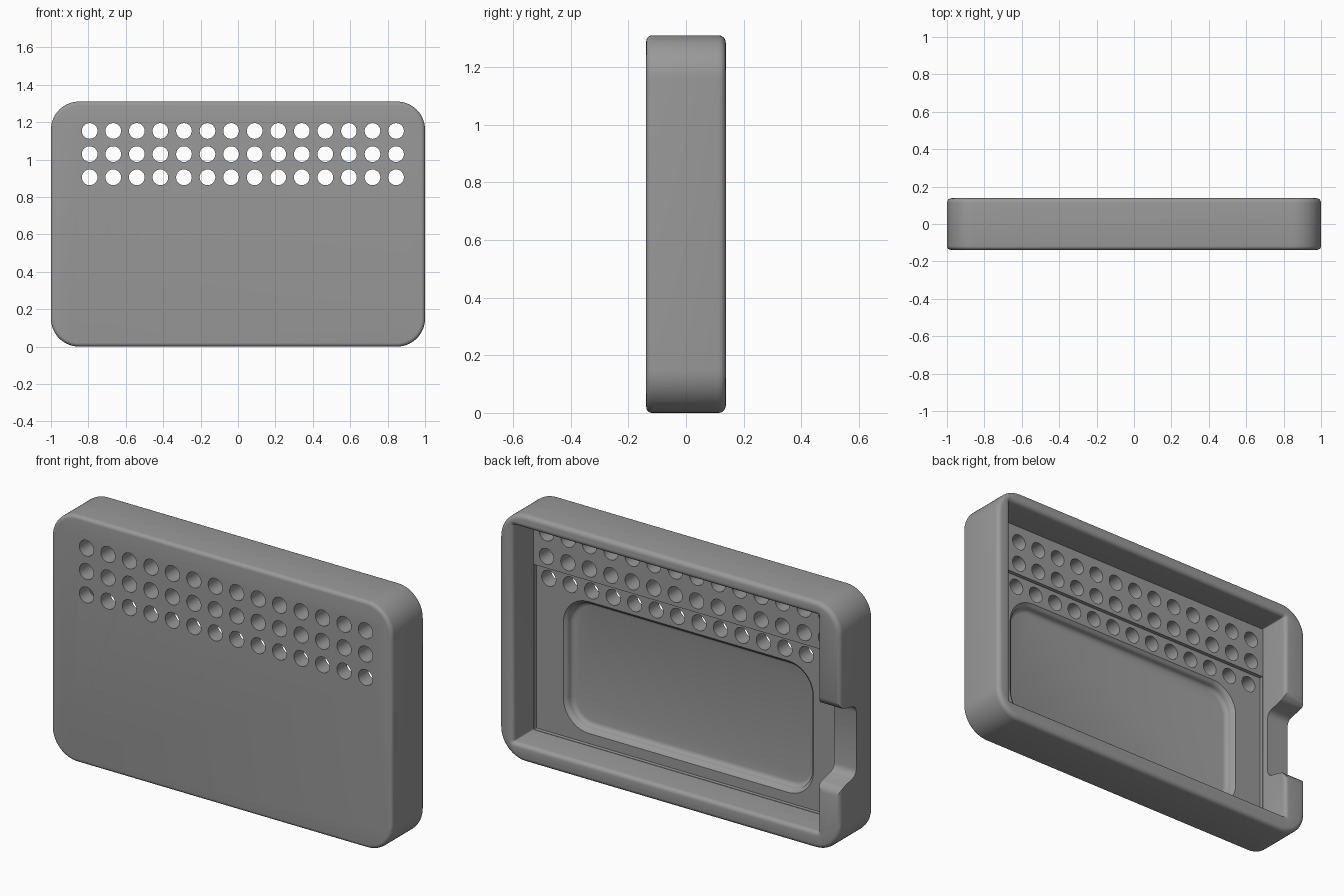
import bpy, bmesh, math

if "Cube" in bpy.data.objects:
    bpy.data.objects.remove(bpy.data.objects["Cube"])

grey = bpy.data.materials.new("plain grey")
grey.diffuse_color = (0.32, 0.32, 0.32, 1)
grey.use_nodes = True
grey.node_tree.nodes["Principled BSDF"].inputs["Base Color"].default_value = grey.diffuse_color


def finish(name, bm):
    bmesh.ops.recalc_face_normals(bm, faces=bm.faces)
    me = bpy.data.meshes.new(name)
    bm.to_mesh(me)
    bm.free()
    me.materials.append(grey)
    ob = bpy.data.objects.new(name, me)
    bpy.context.collection.objects.link(ob)
    return ob


def rounded_loft(name, x0, x1, z0, z1, radius, layers, seg=10):
    """Rounded rectangle in x/z, lofted through (y, outward offset) layers."""
    bm = bmesh.new()
    rings = []
    for y, off in layers:
        ring = []
        corners = [(x1 - radius, z1 - radius), (x0 + radius, z1 - radius),
                   (x0 + radius, z0 + radius), (x1 - radius, z0 + radius)]
        for q, (cx, cz) in enumerate(corners):
            for i in range(seg + 1):
                a = math.pi / 2 * (q + i / seg)
                r = radius + off
                ring.append(bm.verts.new((cx + r * math.cos(a), y, cz + r * math.sin(a))))
        rings.append(ring)
    for a, b in zip(rings, rings[1:]):
        n = len(a)
        for i in range(n):
            bm.faces.new((a[i], a[(i + 1) % n], b[(i + 1) % n], b[i]))
    bm.faces.new(rings[0])
    bm.faces.new(rings[-1])
    return finish(name, bm)


def fillet(y, direction, r, grow, n=5):
    """Quarter-round layers ending (or starting) on the plane y."""
    out = []
    for i in range(n + 1):
        a = math.pi / 2 * i / n
        out.append((y - direction * r * (1 - math.sin(a)), grow * r * (1 - math.cos(a))))
    return out


# Outer shell with softened front and back edges
front, back = -0.138, 0.138
shell = rounded_loft("case_shell", -1, 1, 0, 1.31, 0.15,
                     fillet(front, -1, 0.02, -1)[::-1] + fillet(back, 1, 0.025, -1), 14)

cutters = []
# Main cavity, flared where it meets the rim
cutters.append(rounded_loft("cavity_cutter", -0.87, 0.92, 0.09, 1.24, 0.006,
                            [(-0.036, 0)] + fillet(back, 1, 0.022, 1) + [(0.2, 0.022)], 4))
# Lower floor sits slightly deeper than the upper strip
cutters.append(rounded_loft("lower_floor_cutter", -0.868, 0.918, 0.092, 0.967, 0.004,
                            [(-0.056, 0), (0.0, 0)], 2))
# Rounded pocket with soft lip and soft bottom
pocket = [(-0.104, -0.024), (-0.101, -0.012), (-0.094, -0.004), (-0.085, 0),
          (-0.074, 0.001), (-0.064, 0.008), (-0.058, 0.018), (-0.05, 0.024), (0.0, 0.024)]
cutters.append(rounded_loft("pocket_cutter", -0.69, 0.74, 0.165, 0.825, 0.13, pocket, 10))

# Side notch through the wall on the left
half = [(0.0, 0.15), (0.004, 0.168), (0.014, 0.182), (0.03, 0.19), (0.095, 0.205),
        (0.115, 0.212), (0.13, 0.228), (0.138, 0.25), (0.2, 0.25)]
outline = [(y, 0.56 - h) for y, h in half] + [(y, 0.56 + h) for y, h in half[::-1]]
bm = bmesh.new()
sides = [[bm.verts.new((x, y, z)) for y, z in outline] for x in (-1.1, -0.8)]
for s in sides:
    bm.faces.new(s)
for i in range(len(outline)):
    j = (i + 1) % len(outline)
    bm.faces.new((sides[0][i], sides[0][j], sides[1][j], sides[1][i]))
cutters.append(finish("notch_cutter", bm))

# Three rows of vent holes
bm = bmesh.new()
for row in range(3):
    for col in range(14):
        cx, cz = -0.793 + col * 0.126, 0.905 + row * 0.124
        rings = [[bm.verts.new((cx + 0.042 * math.cos(t * math.pi / 12), y,
                                cz + 0.042 * math.sin(t * math.pi / 12)))
                  for t in range(24)] for y in (-0.2, 0.0)]
        for r in rings:
            bm.faces.new(r)
        for i in range(24):
            j = (i + 1) % 24
            bm.faces.new((rings[0][i], rings[0][j], rings[1][j], rings[1][i]))
cutters.append(finish("vent_cutter", bm))

# Carve the shell, then discard the cutters
bpy.context.view_layer.objects.active = shell
shell.select_set(True)
for c in cutters:
    m = shell.modifiers.new(c.name, 'BOOLEAN')
    m.operation = 'DIFFERENCE'
    m.solver = 'EXACT'
    m.object = c
    bpy.ops.object.modifier_apply(modifier=m.name)
for c in cutters:
    bpy.data.objects.remove(c, do_unlink=True)
bpy.ops.object.shade_smooth_by_angle(angle=math.radians(32))
